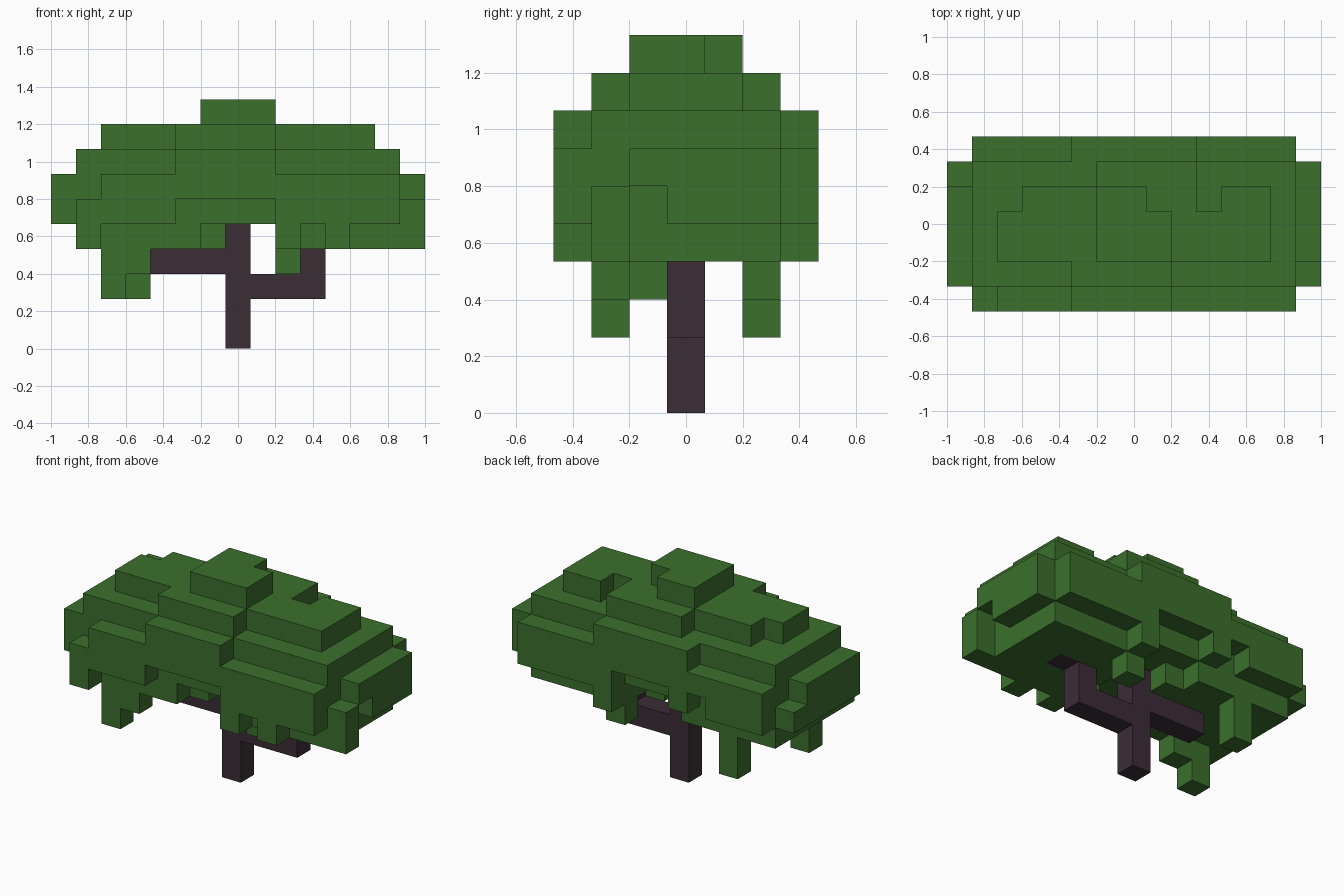
import bpy
import bmesh
from mathutils import Vector

if "Cube" in bpy.data.objects:
    bpy.data.objects.remove(bpy.data.objects["Cube"], do_unlink=True)

U = 2 / 15  # block size; the grid is 15 x 7 x 10 blocks


def make_material(name, rgb):
    mat = bpy.data.materials.new(name)
    mat.use_nodes = True
    mat.diffuse_color = (*rgb, 1)
    mat.node_tree.nodes["Principled BSDF"].inputs["Base Color"].default_value = (*rgb, 1)
    return mat


def box(i, j, k):
    """Blocks in inclusive ranges; a single number means one block."""
    a, b, c = [(r, r) if isinstance(r, int) else r for r in (i, j, k)]
    return {(x, y, z) for x in range(a[0], a[1] + 1)
            for y in range(b[0], b[1] + 1) for z in range(c[0], c[1] + 1)}


def build(name, cells, solid, mat):
    """Skin the exposed block sides and merge the flat ones."""
    bm = bmesh.new()
    for cell in cells:
        base = Vector(cell)
        for axis in range(3):
            for side in (0, 1):
                step = Vector((0, 0, 0))
                step[axis] = 2 * side - 1
                if tuple(int(v) for v in base + step) in solid:
                    continue
                u, v = Vector((0, 0, 0)), Vector((0, 0, 0))
                u[(axis + 1) % 3] = 1
                v[(axis + 2) % 3] = 1
                o = base.copy()
                o[axis] += side
                ring = [o, o + u, o + u + v, o + v]
                if not side:
                    ring.reverse()
                bm.faces.new([bm.verts.new(((p.x - 7.5) * U, (p.y - 3.5) * U, p.z * U))
                              for p in ring])
    bmesh.ops.remove_doubles(bm, verts=bm.verts[:], dist=0.001)
    bmesh.ops.dissolve_limit(bm, angle_limit=0.01, verts=bm.verts[:], edges=bm.edges[:])
    mesh = bpy.data.meshes.new(name)
    bm.to_mesh(mesh)
    bm.free()
    mesh.materials.append(mat)
    obj = bpy.data.objects.new(name, mesh)
    bpy.context.collection.objects.link(obj)


leaf_green = make_material("leaf green", (0.045, 0.162, 0.026))
bark_brown = make_material("bark brown", (0.045, 0.026, 0.037))

# Trunk and its two stepped branches
trunk = box(7, 3, (0, 5))
left_branch = box((8, 10), 3, 2) | box(10, 3, 3) | box((10, 11), 3, 4)
right_branch = box((4, 6), 3, 3)
wood = trunk | left_branch | right_branch

# Crown, from the top layer down
crown = box((6, 8), (2, 4), 9) - box(8, 4, 9)
crown |= box((2, 12), (2, 4), 8) - box(2, 4, 8) - box(10, 4, 8)
crown |= box((5, 8), 1, 8) | box((6, 9), 5, 8)
crown |= box((1, 13), (1, 5), (5, 7))
crown |= box((5, 8), 0, 7) | box((5, 9), 6, 7)
crown |= box((2, 13), 0, 6) | box((1, 13), 6, 6)
crown |= box(0, (1, 4), 6) | box(14, (2, 5), 6)
crown |= box((1, 4), 0, 5) | box((9, 13), 0, 5)
crown |= box((1, 3), 6, 5) | box(5, 6, 5) | box((9, 13), 6, 5)
crown |= box(0, (1, 5), 5) | box(14, 1, 5) | box(14, (3, 5), 5)

# Lower canopy on both sides of the trunk, with the fringe at its rim
crown |= box((1, 5), (1, 5), 4) | box(6, (2, 4), 4) | box((9, 13), (1, 5), 4)
crown |= box(14, 1, 4) | box(1, 0, 4) | box(9, 0, 4) | box(11, 0, 4) | box(9, 6, 4)

# Hanging leaf clumps
crown |= box(2, 1, (2, 3)) | box(3, 1, 3) | box(3, 5, (2, 3))
crown |= box(9, 2, 3) | box(9, 5, 3)
crown -= wood

solid = crown | wood
build("leaf_crown", crown, solid, leaf_green)
build("trunk", trunk, solid, bark_brown)
build("left_branch", left_branch, solid, bark_brown)
build("right_branch", right_branch, solid, bark_brown)
